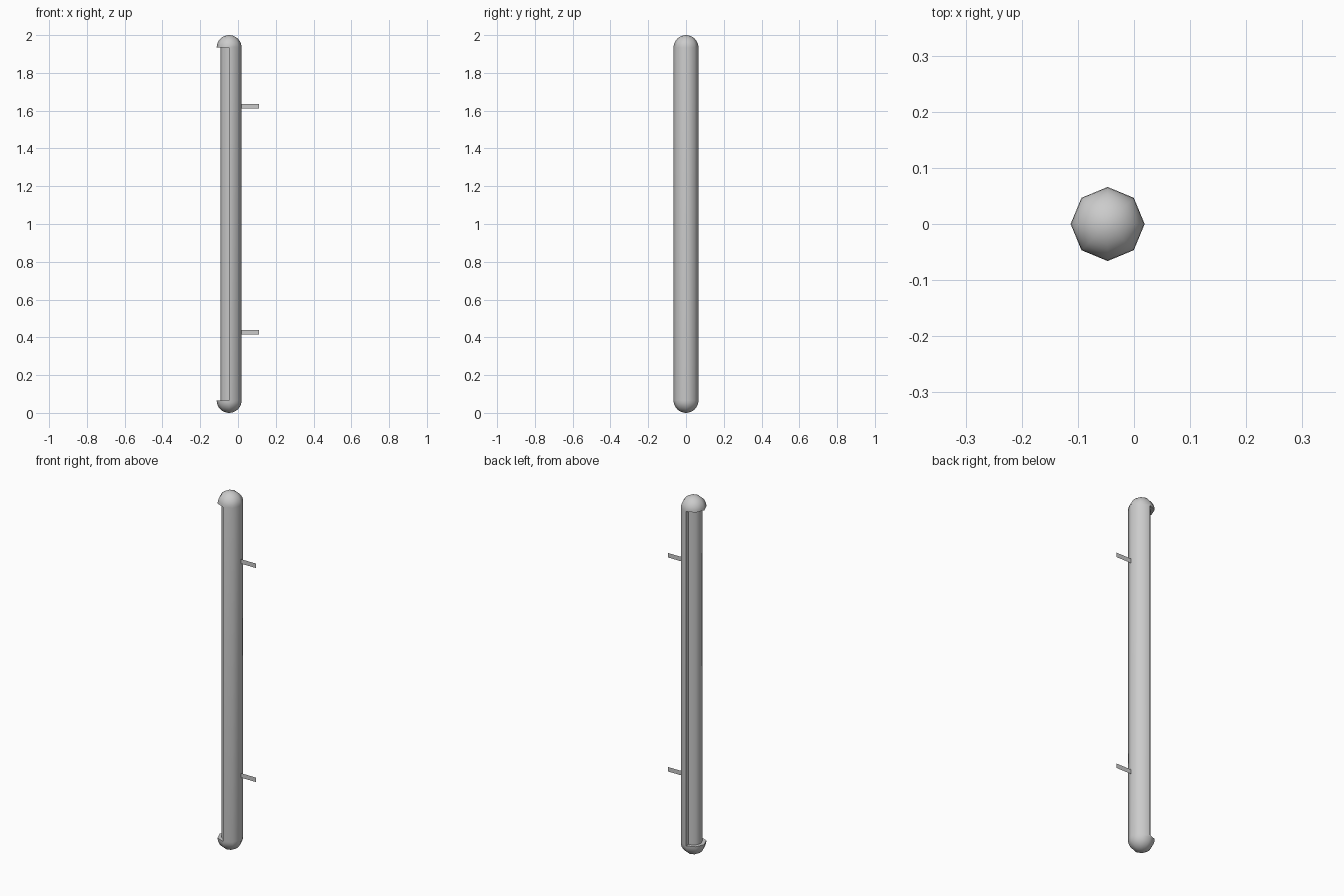
import bpy, bmesh, math
from mathutils import Vector

if "Cube" in bpy.data.objects:
    bpy.data.objects.remove(bpy.data.objects["Cube"], do_unlink=True)

R = 0.066          # outer radius
INNER = 0.69       # recessed radius as a share of the outer one
AXIS = -0.047      # tube axis in x
HEIGHT = 2.0
SIDES, RINGS = 8, 8

grey = bpy.data.materials.new("plain_grey")
grey.use_nodes = True
grey.diffuse_color = (0.6, 0.6, 0.6, 1)
grey.node_tree.nodes["Principled BSDF"].inputs["Base Color"].default_value = grey.diffuse_color


def finish(name, bm, x=0.0):
    mesh = bpy.data.meshes.new(name)
    bm.to_mesh(mesh)
    bm.free()
    ob = bpy.data.objects.new(name, mesh)
    bpy.context.collection.objects.link(ob)
    ob.location.x = x
    mesh.materials.append(grey)
    return ob


# Tube: half profile with domed ends, spun into an eight-sided capsule
bm = bmesh.new()
steps = [i * math.pi / 2 / RINGS for i in range(RINGS + 1)]
profile = [(R * math.sin(a), R - R * math.cos(a)) for a in steps]
profile += [(r, HEIGHT - z) for r, z in reversed(profile)]
verts = [bm.verts.new((r, 0, z)) for r, z in profile]
edges = [bm.edges.new(pair) for pair in zip(verts, verts[1:])]
bmesh.ops.spin(bm, geom=verts + edges, axis=(0, 0, 1), cent=(0, 0, 0),
               angle=math.tau, steps=SIDES, use_duplicate=False)
bmesh.ops.remove_doubles(bm, verts=bm.verts, dist=0.0005)
bmesh.ops.recalc_face_normals(bm, faces=bm.faces)

# Recess the side half of the long faces between the domes
long_side = [f for f in bm.faces
             if f.calc_area() > R * 0.5 and f.calc_center_median().x < 0]
new = bmesh.ops.extrude_face_region(bm, geom=long_side)["geom"]
for v in new:
    if isinstance(v, bmesh.types.BMVert):
        v.co.x *= INNER
        v.co.y *= INNER
old = [f for f in long_side if f.is_valid]
if old:
    bmesh.ops.delete(bm, geom=old, context='FACES')
bmesh.ops.recalc_face_normals(bm, faces=bm.faces)

tube = finish("tube", bm, AXIS)
bpy.ops.object.select_all(action='DESELECT')
tube.select_set(True)
bpy.context.view_layer.objects.active = tube
bpy.ops.object.shade_smooth_by_angle(angle=math.radians(60))

# Thin flat mounting tabs
for name, z in (("lower_tab", 0.427), ("upper_tab", 1.623)):
    bm = bmesh.new()
    corners = ((0, -1), (1, -1), (1, 1), (0, 1))
    bm.faces.new([bm.verts.new(Vector((0.015 + 0.097 * u, 0, z + 0.0125 * w)))
                  for u, w in corners])
    finish(name, bm)
